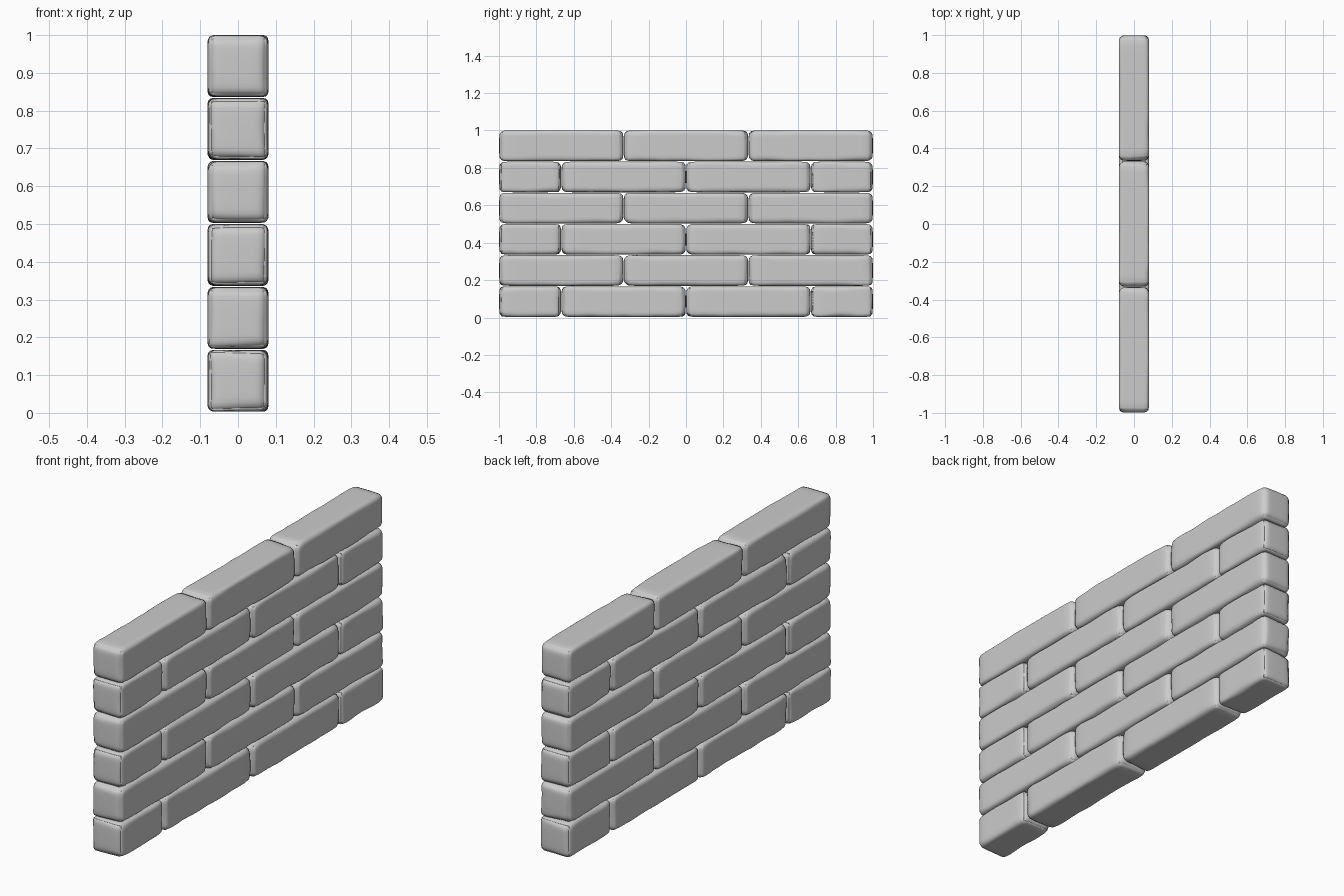
import bpy, bmesh, math
from mathutils import Vector, noise

if "Cube" in bpy.data.objects:
    bpy.data.objects.remove(bpy.data.objects["Cube"])

ROWS = 6
PITCH = 1.0 / ROWS
HX, HZ = 0.0805, 0.0818
FULL = 2.0 / 3.0


def worn_brick(name, y0, y1, row):
    """Rounded stone block with edge wear that varies along its length."""
    half = Vector((HX, (y1 - y0) / 2 - 0.0012, HZ))
    centre = Vector((0, (y0 + y1) / 2, (row + 1) * PITCH - HZ))
    bm = bmesh.new()
    bmesh.ops.create_cube(bm, size=2)
    bmesh.ops.subdivide_edges(bm, edges=bm.edges[:], cuts=15, use_grid_fill=True)
    for v in bm.verts:
        u = Vector([math.sin(c * math.pi / 2) for c in v.co])
        p = Vector([u[i] * half[i] for i in range(3)])
        # rounded edges, radius wandering with noise
        wear = noise.noise((p + centre) * 9)
        r = 0.022 + 0.012 * wear
        inner = Vector([max(-half[i] + r, min(half[i] - r, p[i])) for i in range(3)])
        d = p - inner
        if d.length > 1e-9 and sum(abs(c) > 1e-7 for c in d) > 1:
            p = inner + d.normalized() * max(abs(c) for c in d)
        # domed ends and slightly pillowed sides
        p.y -= math.copysign(0.009, p.y) * abs(u.y) ** 30 * min(1, (u.x**4 + u.z**4) / 2)
        near_end = max(0, 1 - (half.y - abs(p.y)) / 0.06) ** 2
        p.x *= 1 - 0.07 * near_end * abs(u.x)
        p.z *= 1 - 0.05 * near_end * abs(u.z)
        v.co = p
    mesh = bpy.data.meshes.new(name)
    bm.to_mesh(mesh)
    bm.free()
    mesh.shade_smooth()
    brick = bpy.data.objects.new(name, mesh)
    brick.location = centre
    bpy.context.collection.objects.link(brick)


# Running bond: even courses have a half brick at each end
for row in range(ROWS):
    if row % 2 == 0:
        joints = [-1, -FULL, 0, FULL, 1]
    else:
        joints = [-1, -FULL / 2, FULL / 2, 1]
    for i, (a, b) in enumerate(zip(joints, joints[1:])):
        worn_brick(f"brick_row{row + 1}_{i + 1}", a, b, row)
